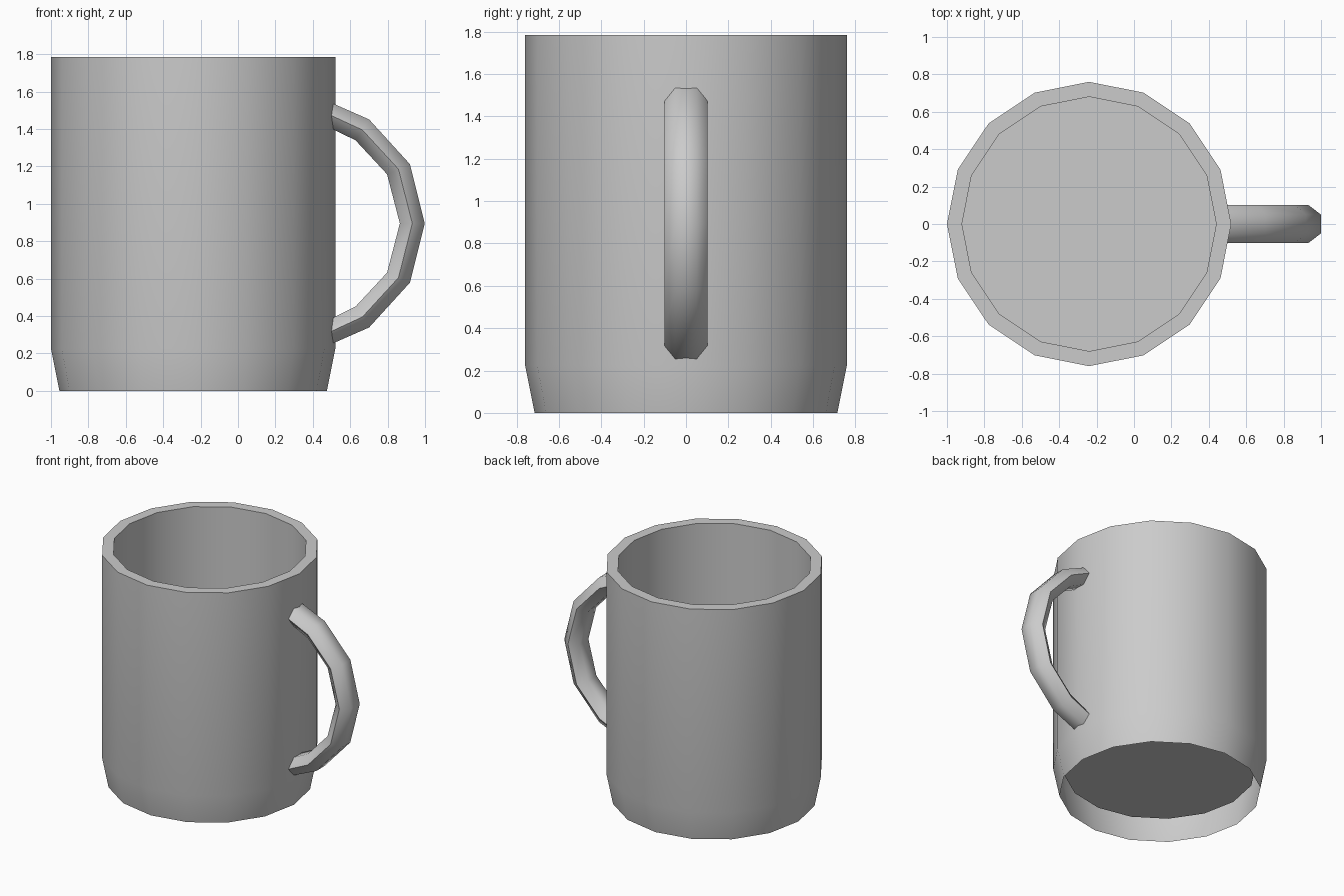
import bpy, bmesh, math
from mathutils import Vector

cube = bpy.data.objects.get("Cube")
if cube:
    bpy.data.objects.remove(cube, do_unlink=True)

# Single glaze colour
glaze = bpy.data.materials.new("grey_glaze")
glaze.use_nodes = True
colour = (0.6, 0.6, 0.6, 1)
glaze.diffuse_color = colour
glaze.node_tree.nodes["Principled BSDF"].inputs["Base Color"].default_value = colour


def loft(name, rings, cap_end=False):
    """Skin a list of closed point rings into one smooth-shaded object."""
    bm = bmesh.new()
    loops = [[bm.verts.new(p) for p in ring] for ring in rings]
    for a, b in zip(loops, loops[1:]):
        n = len(a)
        for i in range(n):
            j = (i + 1) % n
            bm.faces.new((a[i], a[j], b[j], b[i]))
    if cap_end:
        bm.faces.new(loops[-1])
    mesh = bpy.data.meshes.new(name)
    bm.to_mesh(mesh)
    bm.free()
    mesh.materials.append(glaze)
    obj = bpy.data.objects.new(name, mesh)
    bpy.context.collection.objects.link(obj)
    bpy.ops.object.select_all(action='DESELECT')
    obj.select_set(True)
    bpy.context.view_layer.objects.active = obj
    bpy.ops.object.shade_smooth_by_angle(angle=math.radians(60))
    return obj


# Cup body: tapered foot, outer wall, rim, inner wall and raised floor
SIDES = 16
CENTRE_X = -0.24
profile = [(0.715, 0), (0.76, 0.225), (0.76, 1.785), (0.68, 1.785), (0.68, 0.17)]


def ring(radius, z):
    angles = [math.tau * i / SIDES for i in range(SIDES)]
    return [(CENTRE_X + radius * math.cos(a), radius * math.sin(a), z) for a in angles]


loft("cup_body", [ring(r, z) for r, z in profile], cap_end=True)

# Handle: flattened hexagonal section swept along a half loop
MID_Z = 0.895
half = [((0.46, 0.595), (0.02, 1)), ((0.665, 0.5), (0.54, 0.84)),
        ((0.858, 0.29), (0.91, 0.4))]
path = half + [((0.932, 0), (1, 0))]
path += [((x, -z), (nx, -nz)) for (x, z), (nx, nz) in reversed(half)]


def section(point, outward):
    centre = Vector((point[0], 0, MID_Z + point[1]))
    out = Vector((outward[0], 0, outward[1])).normalized() * 0.077
    side = Vector((0, 0.102, 0))
    angles = [math.tau * i / 6 for i in range(6)]
    return [centre + side * math.cos(a) + out * math.sin(a) for a in angles]


loft("handle", [section(p, n) for p, n in path])
